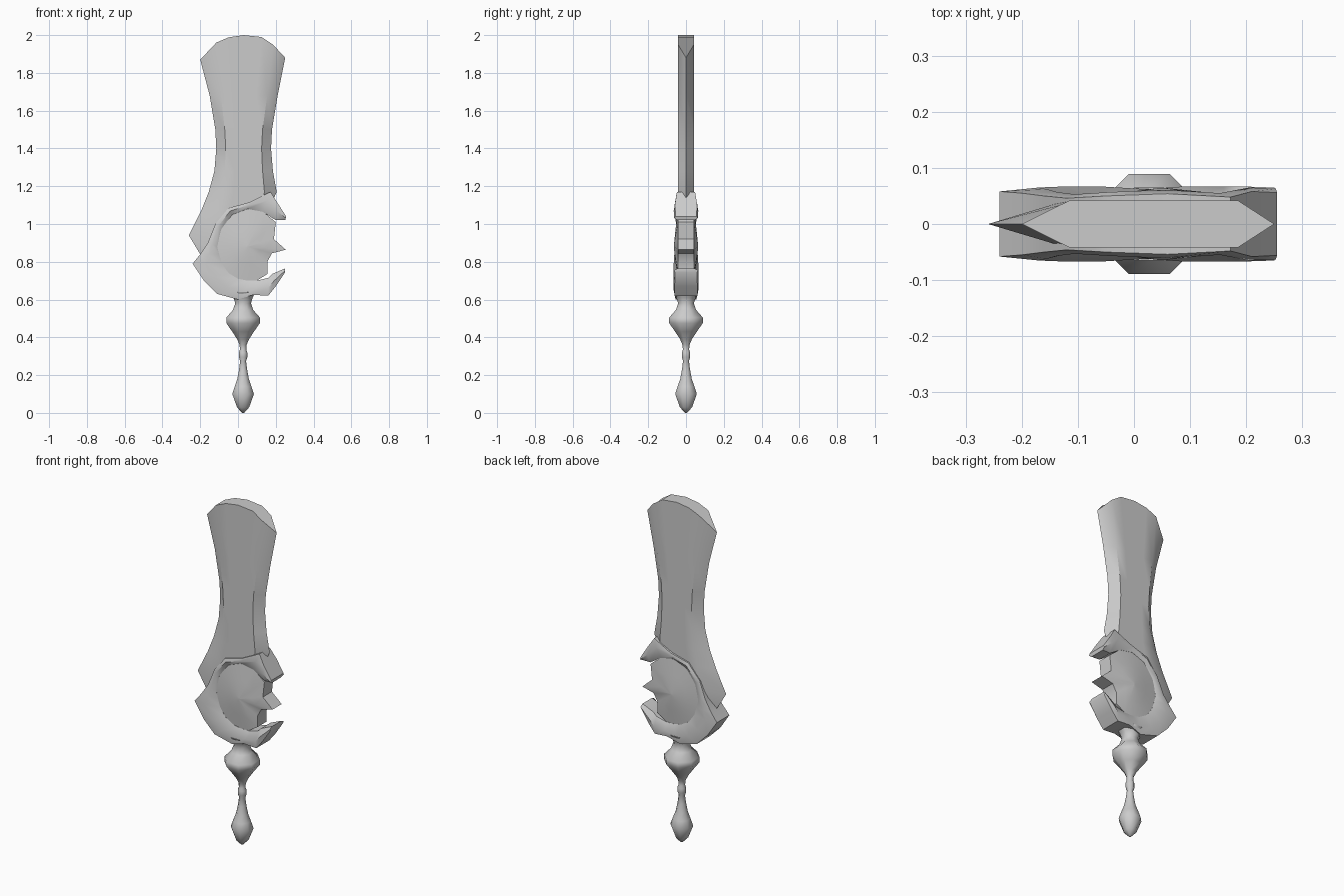
import bpy, bmesh, math

if "Cube" in bpy.data.objects:
    bpy.data.objects.remove(bpy.data.objects["Cube"])


def loft(name, rings, angle=40):
    """Skin a list of equal-length closed point rings and cap both ends."""
    bm = bmesh.new()
    vr = [[bm.verts.new(p) for p in r] for r in rings]
    n = len(rings[0])
    for a, b in zip(vr, vr[1:]):
        for i in range(n):
            j = (i + 1) % n
            bm.faces.new((a[i], a[j], b[j], b[i]))
    bm.faces.new(vr[0])
    bm.faces.new(vr[-1])
    bmesh.ops.recalc_face_normals(bm, faces=bm.faces)
    me = bpy.data.meshes.new(name)
    bm.to_mesh(me)
    bm.free()
    ob = bpy.data.objects.new(name, me)
    bpy.context.collection.objects.link(ob)
    bpy.ops.object.select_all(action='DESELECT')
    ob.select_set(True)
    bpy.context.view_layer.objects.active = ob
    bpy.ops.object.shade_smooth_by_angle(angle=math.radians(angle))
    return ob


# Blade: flat broad faces with bevelled cutting edges, flared at the top
# each row: z, left edge, left bevel, right bevel, right edge
blade_rows = [
    (1.68, -.15, -.09, .155, .21), (1.50, -.12, -.07, .13, .18),
    (1.40, -.115, -.065, .125, .175), (1.28, -.125, -.07, .13, .185),
    (1.17, -.155, -.08, .14, .205), (1.07, -.195, -.10, .12, .16),
    (.94, -.26, -.12, .10, .14), (.84, -.20, -.12, .10, .14)]


def blade_ring(left, face, right, t=.042):
    front = [(x, -t, z) for x, z in face]
    back = [(x, t, z) for x, z in reversed(face)]
    return [(left[0], 0, left[1])] + front + [(right[0], 0, right[1])] + back


rings = [blade_ring((-.2, 1.87),
                    [(-.115, 1.96), (-.05, 1.988), (.03, 2.0), (.125, 1.99), (.185, 1.95)],
                    (.25, 1.88))]
for z, l, il, ir, r in blade_rows:
    face = [(il + (ir - il) * k / 4, z) for k in range(5)]
    rings.append(blade_ring((l, z), face, (r, z)))
loft("blade", rings, 35)

# Guard: open crescent, each section is outer x, z, inner x, z, half thickness
guard = [
    (.255, 1.04, .25, 1.02, .056), (.21, 1.11, .20, 1.02, .058),
    (.172, 1.17, .13, 1.065, .048), (.06, 1.115, .05, 1.08, .054),
    (-.05, 1.085, -.03, 1.05, .05), (-.12, 1.0, -.09, .97, .046),
    (-.16, .90, -.11, .88, .05), (-.20, .84, -.10, .84, .055),
    (-.24, .79, -.085, .79, .058), (-.18, .70, -.05, .74, .06),
    (-.11, .63, 0, .71, .06), (0, .60, .05, .70, .055),
    (.08, .625, .10, .70, .06), (.16, .62, .16, .715, .06),
    (.20, .67, .18, .735, .06), (.25, .745, .25, .765, .058)]
rings = []
for ox, oz, ix, iz, t in guard:
    mx, mz = ox + (ix - ox) * .45, oz + (iz - oz) * .45
    rings.append([(ox, -t, oz), (mx, -t - .007, mz), (ix, -.044, iz),
                  (ix, .044, iz), (mx, t + .007, mz), (ox, t, oz)])
loft("guard", rings, 45)

# Shallow domed disc filling the crescent, with a spike on its open side
outline = [(.05 + .17 * math.cos(a), .89 + .20 * math.sin(a))
           for a in [math.radians(60 + 15 * k) for k in range(16)]]
outline += [(.155, .735), (.155, .80), (.18, .845), (.253, .864), (.19, .92), (.20, 1.01)]
rings = []
for s, y in [(.04, -.064), (.5, -.054), (1, -.042), (1, .042), (.5, .054), (.04, .064)]:
    rings.append([(.05 + (x - .05) * s, y, .88 + (z - .88) * s) for x, z in outline])
loft("spiked_disc", rings)

# Handle: eight-sided turned grip with collar and pommel
profile = [(.006, 0), (.035, .03), (.062, .10), (.048, .14), (.033, .18), (.023, .23),
           (.017, .275), (.024, .295), (.024, .32), (.018, .335), (.020, .36),
           (.034, .39), (.062, .43), (.096, .475), (.096, .505), (.058, .545),
           (.045, .58), (.055, .61), (.070, .64)]
rings = []
for r, z in profile:
    rings.append([(.027 + r * math.cos(math.radians(22.5 + 45 * k)),
                   r * math.sin(math.radians(22.5 + 45 * k)), z) for k in range(8)])
loft("handle", rings, 50)
